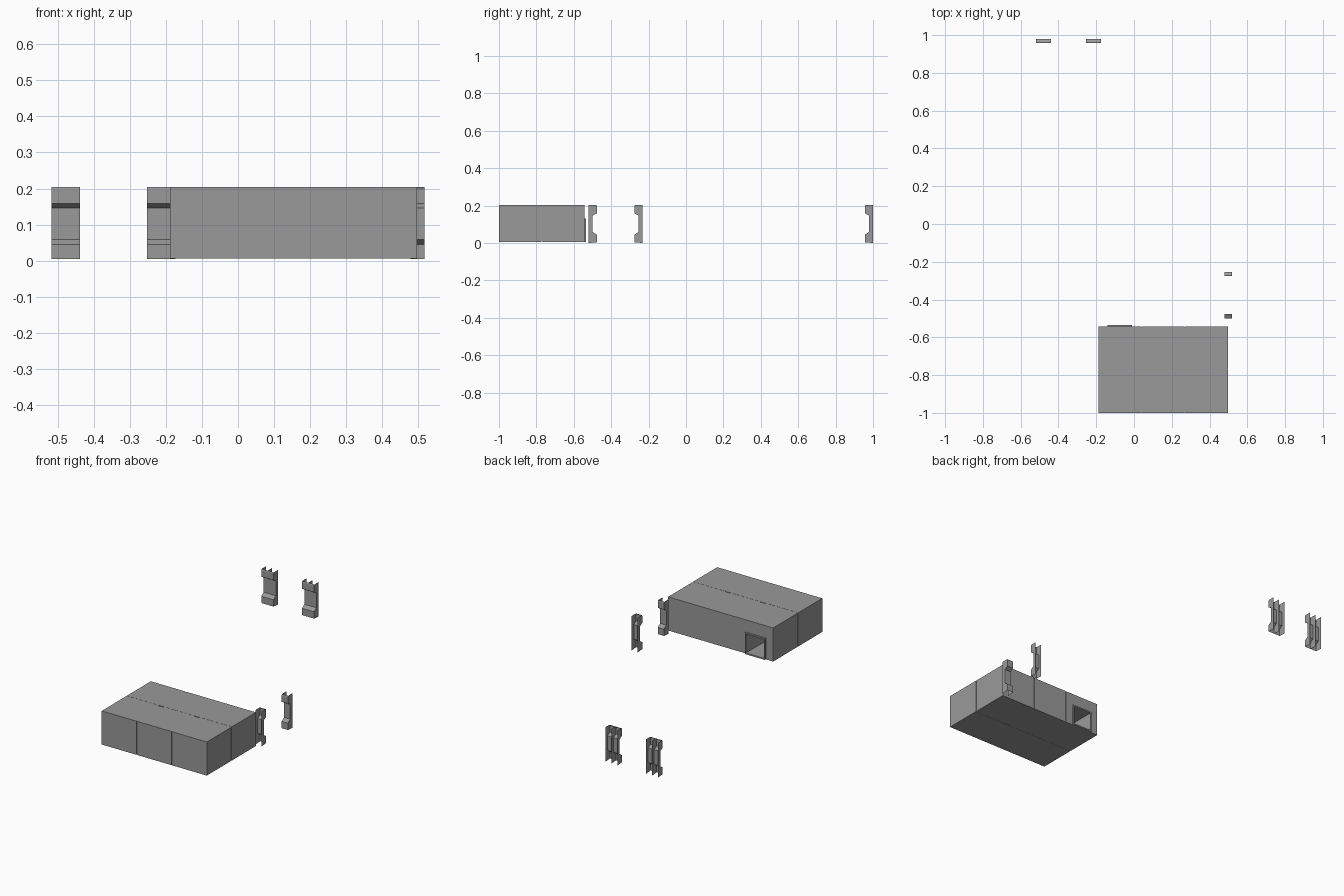
import bpy, bmesh

if "Cube" in bpy.data.objects:
    bpy.data.objects.remove(bpy.data.objects["Cube"])

grey = bpy.data.materials.new("dark_grey")
grey.diffuse_color = (0.32, 0.32, 0.32, 1)
grey.use_nodes = True
grey.node_tree.nodes["Principled BSDF"].inputs["Base Color"].default_value = grey.diffuse_color


def finish(name, bm):
    bmesh.ops.recalc_face_normals(bm, faces=bm.faces)
    mesh = bpy.data.meshes.new(name)
    bm.to_mesh(mesh)
    bm.free()
    mesh.materials.append(grey)
    obj = bpy.data.objects.new(name, mesh)
    bpy.context.collection.objects.link(obj)
    return obj


def box(name, x0, x1, y0, y1, z0, z1):
    bm = bmesh.new()
    bmesh.ops.create_cube(bm, size=1)
    for v in bm.verts:
        v.co.x = x0 if v.co.x < 0 else x1
        v.co.y = y0 if v.co.y < 0 else y1
        v.co.z = z0 if v.co.z < 0 else z1
    return finish(name, bm)


def carve(target, *bounds):
    cutter = box("cutter", *bounds)
    cutter.hide_render = True
    mod = target.modifiers.new("cut", 'BOOLEAN')
    mod.operation = 'DIFFERENCE'
    mod.solver = 'EXACT'
    mod.object = cutter
    bpy.context.view_layer.objects.active = target
    bpy.ops.object.modifier_apply(modifier=mod.name)
    bpy.data.objects.remove(cutter)


# Main case
X0, X1, Y0, Y1, Z0, Z1 = -0.188, 0.497, -1.0, -0.543, 0.006, 0.204
YM = (Y0 + Y1) / 2
case = box("case", X0, X1, Y0, Y1, Z0, Z1)
D, W = 0.003, 0.0015
seams = [X0 + (X1 - X0) * k / 3 for k in (1, 2)]

# Port tunnel in the back
carve(case, -0.133, -0.017, Y1 - 0.23, Y1 + 0.1, 0.014, 0.124)

# Panel seams on front and back
for x in seams:
    for y in (Y0, Y1):
        carve(case, x - W, x + W, y - D, y + D, -0.1, 0.3)

# Seam round the middle of the case, with small latch notches
for x in (X0, X1):
    carve(case, x - D, x + D, YM - W, YM + W, -0.1, 0.3)
for z in (Z0, Z1):
    carve(case, -0.3, 0.6, YM - 0.005, YM + 0.005, z - 0.0006, z + 0.0006)
    for x in seams:
        carve(case, x - 0.014, x + 0.014, YM - 0.004, YM + 0.004, z - D, z + D)

# Port rim
for name, b in (("left", (-0.14, -0.133, 0.006, 0.132)),
                ("right", (-0.017, -0.01, 0.006, 0.132)),
                ("bottom", (-0.133, -0.017, 0.006, 0.014)),
                ("top", (-0.133, -0.017, 0.124, 0.132))):
    box("port_rim_" + name, b[0], b[1], Y1, Y1 + 0.009, b[2], b[3])

# Clip side profile: (distance from spine, height)
PROFILE = [(0.04, 0.204), (0.043, 0.197), (0.043, 0.159), (0.021, 0.146),
           (0.021, 0.059), (0.043, 0.044), (0.043, 0.004)]


def clip(name, x0, x1, spine, direction, fins):
    """Folded sheet, open at both ends, with thin fins out to the spine line."""
    bm = bmesh.new()

    def row(x, pts):
        return [bm.verts.new((x, spine + direction * d, z)) for d, z in pts]

    a, b = row(x0, PROFILE), row(x1, PROFILE)
    for i in range(len(PROFILE) - 1):
        bm.faces.new((a[i], a[i + 1], b[i + 1], b[i]))
    for k in range(fins):
        x = x0 + (x1 - x0) * k / (fins - 1)
        bm.faces.new(row(x, PROFILE + [(0.0, 0.0), (0.0, 0.204)]))
    return finish(name, bm)


# Wide clips at the back, narrow facing pair at the right
clip("wide_clip_left", -0.518, -0.439, 1.0, -1, 3)
clip("wide_clip_right", -0.253, -0.174, 1.0, -1, 3)
clip("narrow_clip_front", 0.478, 0.518, -0.52, 1, 2)
clip("narrow_clip_back", 0.478, 0.518, -0.233, -1, 2)
